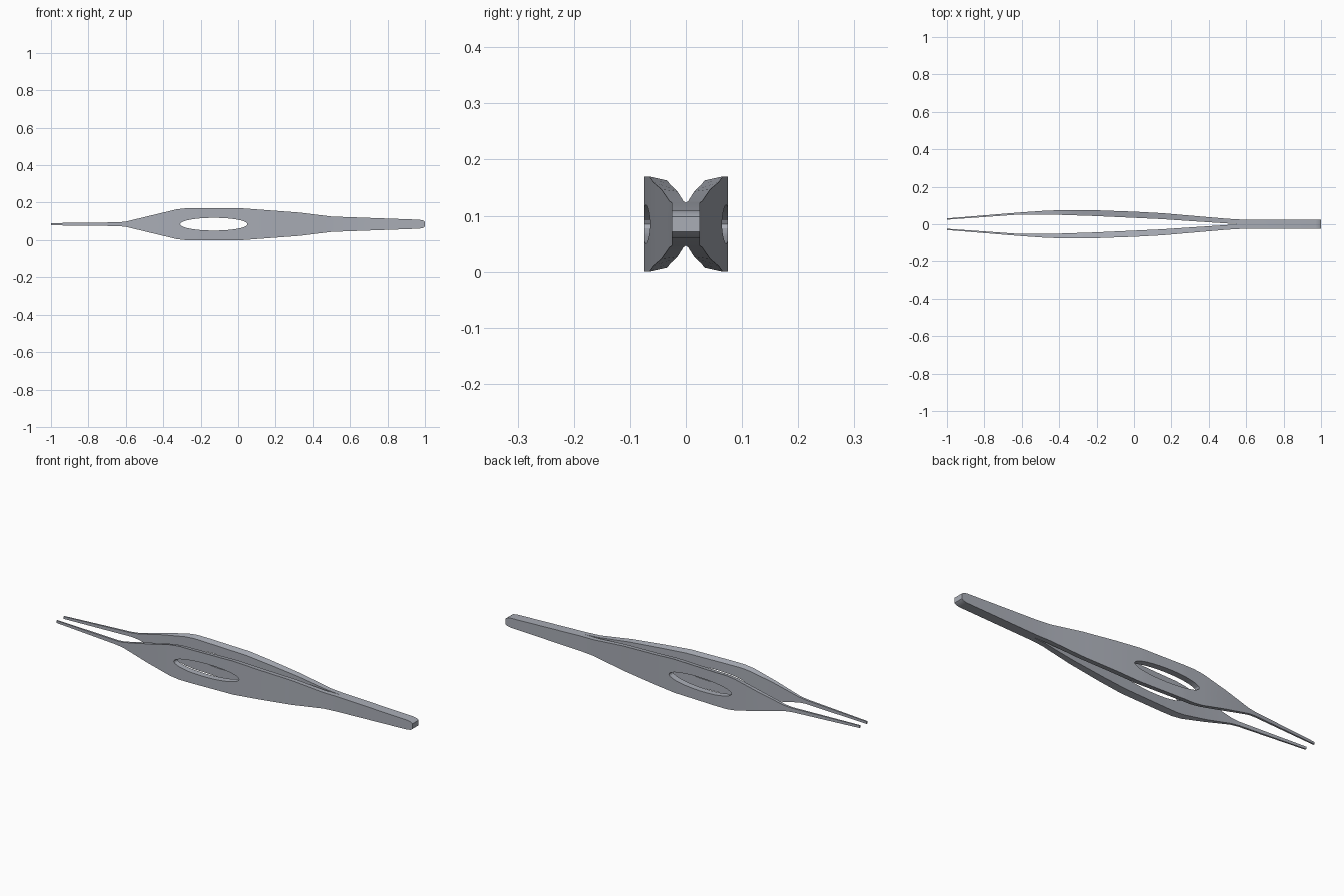
import bpy
import bmesh
import math

cube = bpy.data.objects.get("Cube")
if cube:
    bpy.data.objects.remove(cube, do_unlink=True)

# Brushed steel
steel = bpy.data.materials.new("steel grey")
steel.use_nodes = True
colour = (0.40, 0.42, 0.47, 1)
steel.diffuse_color = colour
steel.node_tree.nodes["Principled BSDF"].inputs["Base Color"].default_value = colour

# Profiles along the length: outer face, inner face and half height
OUTER = [(-1, .031), (-.62, .062), (-.46, .073), (-.35, .075), (-.22, .075), (0, .067),
         (.15, .059), (.3, .046), (.5, .029), (.57, .025), (1, .025)]
INNER = [(-1, .024), (-.62, .051), (-.46, .052), (-.22, .044), (0, .034),
         (.15, .027), (.3, .017), (.5, .004), (.57, 0), (1, 0)]
HEIGHT = [(-1, .006), (-.64, .01), (-.6, .014), (-.33, .079), (-.28, .085), (.02, .085),
          (.33, .062), (.5, .041), (.97, .024), (.99, .02), (1, .013)]
MID_Z = .085
HOLE_X, HOLE_LENGTH, HOLE_HEIGHT = -.13, .18, .034


def sample(profile, x):
    """Linear interpolation of a profile at x."""
    for (x0, v0), (x1, v1) in zip(profile, profile[1:]):
        if x <= x1:
            return v0 + (v1 - v0) * (x - x0) / (x1 - x0)
    return profile[-1][1]


def hole_at(x):
    """Half height of the oval opening at x."""
    u = (x - HOLE_X) / HOLE_LENGTH
    return HOLE_HEIGHT * math.sqrt(1 - u * u) if abs(u) < .9999 else 0


# Stations where any profile or the opening changes
steps = 14
stations = {x for p in (OUTER, INNER, HEIGHT) for x, _ in p}
stations |= {round(HOLE_X - HOLE_LENGTH * math.cos(math.pi * i / steps), 4)
             for i in range(steps + 1)}
stations = sorted(stations)

bm = bmesh.new()


def section(x):
    """Eight points: outer and inner columns, from top edge to bottom edge."""
    h, k = sample(HEIGHT, x), hole_at(x)
    h_in = h - max(0, h - .04) * .16
    columns = []
    for y, top in ((sample(OUTER, x), h), (sample(INNER, x), h_in)):
        columns.append([bm.verts.new((x, y, MID_Z + z)) for z in (top, k, -k, -top)])
    return columns


def quad(*verts):
    # Faces lying in the mirror plane would end up inside the handle
    if any(v.co.y > 1e-5 for v in verts):
        bm.faces.new(verts)


# One arm, with its opening left between the two strips
rings = [section(x) for x in stations]
for i, ((a_out, a_in), (b_out, b_in)) in enumerate(zip(rings, rings[1:])):
    for a, b in ((a_out, b_out), (a_in, b_in)):
        for r in (0, 2):
            quad(a[r], b[r], b[r + 1], a[r + 1])
    for r in (0, 3):
        quad(a_out[r], b_out[r], b_in[r], a_in[r])
    if hole_at(stations[i]) + hole_at(stations[i + 1]) > 0:
        for r in (1, 2):
            quad(a_out[r], b_out[r], b_in[r], a_in[r])

# Close the tip and the handle end
for out, inn in (rings[0], rings[-1]):
    for r in (0, 2):
        quad(out[r], out[r + 1], inn[r + 1], inn[r])

bmesh.ops.remove_doubles(bm, verts=bm.verts, dist=1e-5)
bmesh.ops.recalc_face_normals(bm, faces=bm.faces)

# Right orientation: the outer face must look away from the other arm
bm.faces.ensure_lookup_table()
widest = max(bm.faces, key=lambda f: f.calc_center_median().y)
if widest.normal.y < 0:
    bmesh.ops.reverse_faces(bm, faces=bm.faces)

mesh = bpy.data.meshes.new("tweezer_arms")
bm.to_mesh(mesh)
bm.free()
mesh.materials.append(steel)
arms = bpy.data.objects.new("tweezer_arms", mesh)
bpy.context.collection.objects.link(arms)

# Second arm, joined to the first along the handle
mirror = arms.modifiers.new("second arm", "MIRROR")
mirror.use_axis = (False, True, False)
mirror.merge_threshold = 1e-4

bpy.ops.object.select_all(action="DESELECT")
arms.select_set(True)
bpy.context.view_layer.objects.active = arms
bpy.ops.object.modifier_apply(modifier=mirror.name)
bpy.ops.object.shade_smooth_by_angle(angle=math.radians(30))
